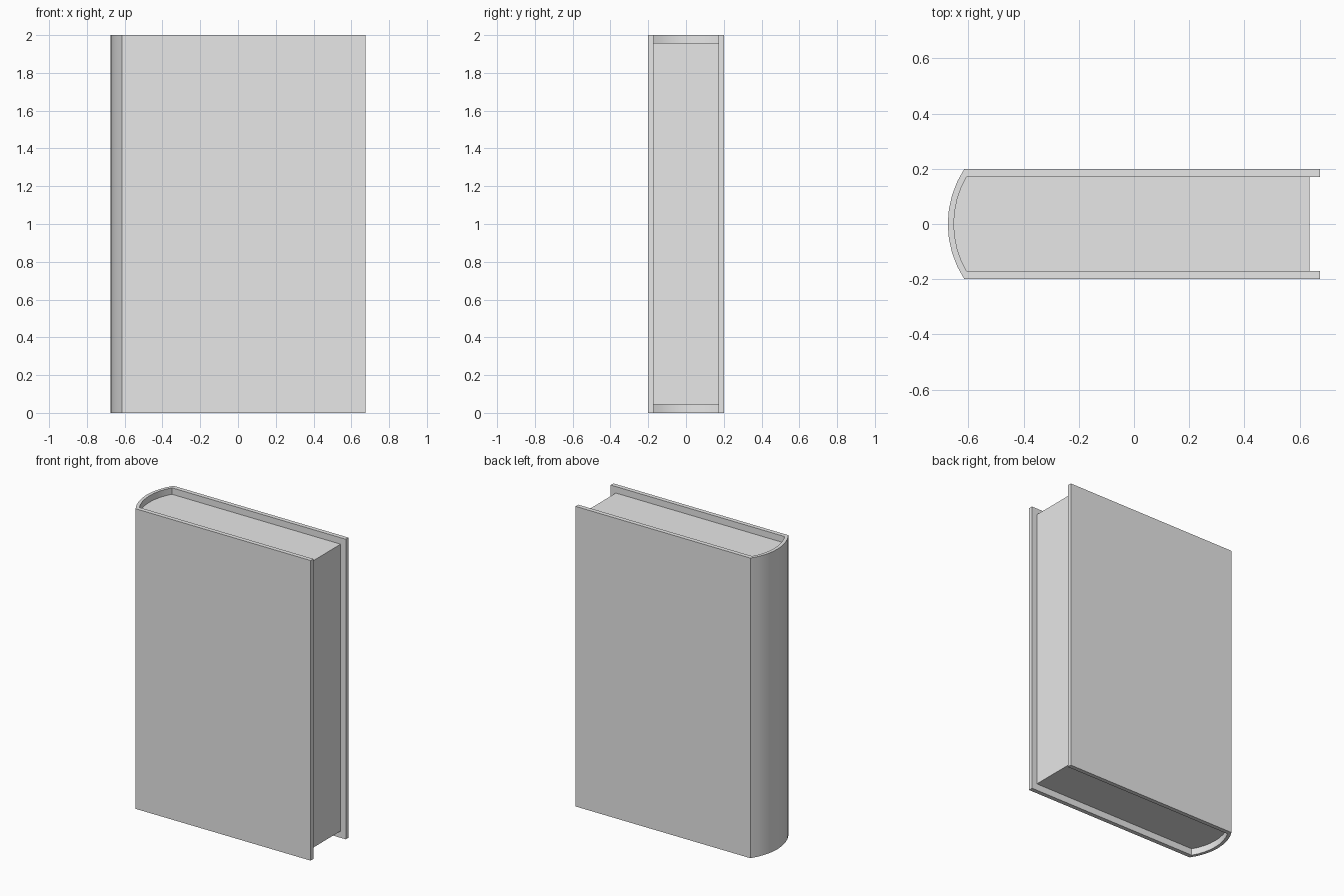
import bpy
import bmesh
from math import asin, sin, cos, radians

if "Cube" in bpy.data.objects:
    bpy.data.objects.remove(bpy.data.objects["Cube"], do_unlink=True)

grey = bpy.data.materials.new("plain grey")
grey.use_nodes = True
color = (0.8, 0.8, 0.8, 1)
grey.diffuse_color = color
grey.node_tree.nodes["Principled BSDF"].inputs["Base Color"].default_value = color

SEGMENTS = 8


def spine_arc(half, x_end, x_tip):
    """Curve of the spine from back (+y) to front (-y)."""
    sag = x_end - x_tip
    radius = (half * half + sag * sag) / (2 * sag)
    spread = asin(half / radius)
    angles = [spread * (1 - 2 * i / SEGMENTS) for i in range(SEGMENTS + 1)]
    return [(x_tip + radius * (1 - cos(a)), radius * sin(a)) for a in angles]


def extrude_profile(name, polygons, bottom, top):
    """Raise a set of adjoining flat polygons into a solid."""
    bm = bmesh.new()
    for polygon in polygons:
        bm.faces.new([bm.verts.new((x, y, bottom)) for x, y in polygon])
    bmesh.ops.remove_doubles(bm, verts=bm.verts[:], dist=0.0001)
    base = bm.faces[:]
    raised = bmesh.ops.extrude_face_region(bm, geom=base, use_keep_orig=True)
    new_verts = [g for g in raised["geom"] if isinstance(g, bmesh.types.BMVert)]
    bmesh.ops.translate(bm, verts=new_verts, vec=(0, 0, top - bottom))
    bmesh.ops.recalc_face_normals(bm, faces=bm.faces[:])
    mesh = bpy.data.meshes.new(name)
    bm.to_mesh(mesh)
    bm.free()
    mesh.materials.append(grey)
    obj = bpy.data.objects.new(name, mesh)
    bpy.context.collection.objects.link(obj)
    bpy.ops.object.select_all(action="DESELECT")
    obj.select_set(True)
    bpy.context.view_layer.objects.active = obj
    bpy.ops.object.shade_smooth_by_angle(angle=radians(30))
    return obj


# Hard cover: two boards joined by a rounded spine
edge = 0.675
outer_arc = spine_arc(0.2, -0.615, -edge)
inner_arc = spine_arc(0.171, -0.607, -0.653)
outer = [(edge, 0.2)] + outer_arc + [(edge, -0.2)]
inner = [(edge, 0.171)] + inner_arc + [(edge, -0.171)]
strips = [(outer[i], outer[i + 1], inner[i + 1], inner[i])
          for i in range(len(outer) - 1)]
extrude_profile("cover", strips, 0, 2)

# Page block, recessed at the top, bottom and fore edge
fore_edge = 0.637
pages = [(fore_edge, 0.171)] + inner_arc + [(fore_edge, -0.171)]
extrude_profile("pages", [pages], 0.045, 1.957)
